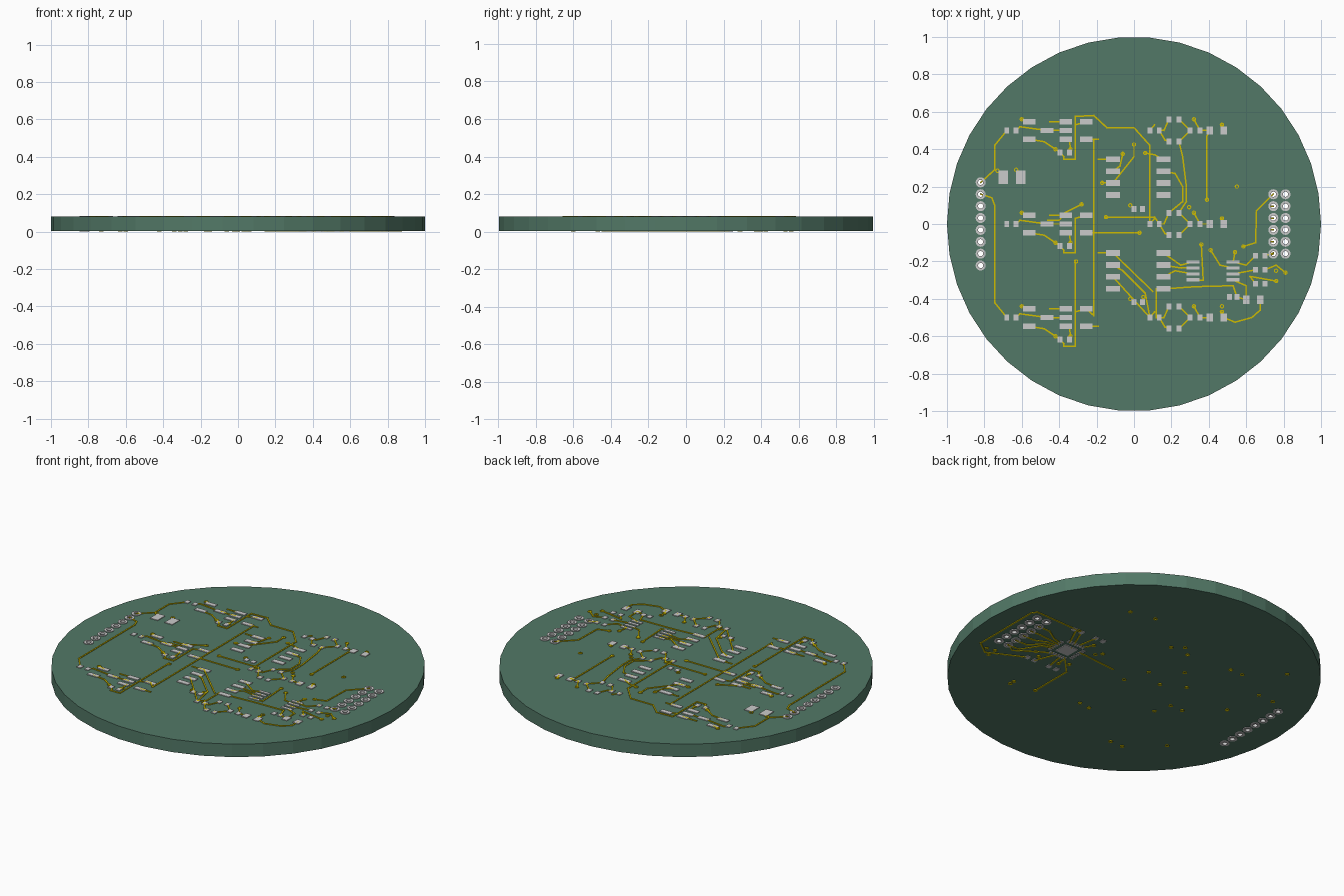
import bpy, bmesh
from math import cos, sin, pi
from mathutils import Vector

BOT, TOP, LIFT = 0.004, 0.08, 0.004      # board faces and copper thickness
ABOVE, BELOW = (TOP, TOP + LIFT), (BOT - LIFT, BOT)


def material(name, rgb):
    m = bpy.data.materials.new(name)
    m.diffuse_color = (*rgb, 1)
    return m


GREEN = material("board_green", (0.085, 0.19, 0.135))
GOLD = material("trace_gold", (0.62, 0.50, 0.0))


def finish(bm, name, mat=None):
    bmesh.ops.recalc_face_normals(bm, faces=bm.faces)
    me = bpy.data.meshes.new(name)
    bm.to_mesh(me)
    bm.free()
    ob = bpy.data.objects.new(name, me)
    bpy.context.collection.objects.link(ob)
    if mat:
        me.materials.append(mat)
    return ob


def prism(bm, pts, zr):
    lo = [bm.verts.new((x, y, zr[0])) for x, y in pts]
    hi = [bm.verts.new((x, y, zr[1])) for x, y in pts]
    bm.faces.new(lo)
    bm.faces.new(hi)
    for i in range(len(pts)):
        j = (i + 1) % len(pts)
        bm.faces.new((lo[i], lo[j], hi[j], hi[i]))


def circle(x, y, r, n):
    return [(x + r * cos(2 * pi * i / n), y + r * sin(2 * pi * i / n)) for i in range(n)]


def tube(bm, x, y, ro, ri, zr, n=12):
    rings = [[bm.verts.new((*p, z)) for p in circle(x, y, r, n)]
             for r, z in ((ro, zr[0]), (ro, zr[1]), (ri, zr[1]), (ri, zr[0]))]
    for a, b in zip(rings, rings[1:] + rings[:1]):
        for i in range(n):
            j = (i + 1) % n
            bm.faces.new((a[i], a[j], b[j], b[i]))


def pads(bm, places, w, h, zr=ABOVE):
    for x, y in places:
        prism(bm, [(x - w/2, y - h/2), (x + w/2, y - h/2), (x + w/2, y + h/2), (x - w/2, y + h/2)], zr)


def traces(bm, paths, zr=ABOVE, dy=0, w=0.008):
    for path in paths:
        for a, b in zip(path, path[1:]):
            a, b = Vector((a[0], a[1] + dy)), Vector((b[0], b[1] + dy))
            d = (b - a).normalized() * w / 2
            n = Vector((-d.y, d.x))
            prism(bm, [a - d - n, b + d - n, b + d + n, a - d + n], zr)


# board with drilled header holes
pins = [(-0.82, 0.2225 - 0.0635 * i) for i in range(8)]
pins += [(x, 0.159 - 0.0635 * i) for i in range(6) for x in (0.745, 0.81)]
bm = bmesh.new()
prism(bm, circle(0, 0, 1, 38), (BOT, TOP))
board = finish(bm, "board", GREEN)
bm = bmesh.new()
for x, y in pins:
    prism(bm, circle(x, y, 0.02, 12), (-0.1, 0.2))
cutter = finish(bm, "hole_cutter")
cutter.hide_render = True
cutter.hide_set(True)
mod = board.modifiers.new("holes", 'BOOLEAN')
mod.object, mod.solver = cutter, 'EXACT'

# plated header holes
bm = bmesh.new()
for x, y in pins:
    tube(bm, x, y, 0.027, 0.014, (0, TOP + LIFT), 16)
finish(bm, "header_hole_rings")

# three identical sensor channels
channel_traces = [
    [(-0.45, .047), (-0.365, .047)], [(-0.6, .06), (-0.56, .047)],
    [(-0.56, -.047), (-0.48, -.06), (-0.42, -.1), (-0.395, -.117)],
    [(-0.395, -.117), (-0.375, -.14), (-0.375, -.153), (-0.315, -.153), (-0.315, .03), (-0.255, .047)],
    [(-0.34, -.1), (-0.345, -.047)], [(-0.465, 0), (-0.365, 0)], [(-0.63, 0), (-0.61, .02), (-0.465, 0)],
    [(0.085, 0), (0.11, .03)], [(0.135, 0), (0.16, 0), (0.187, .06)],
    [(0.135, 0), (0.165, -.05), (0.187, -.06)], [(0.24, .06), (0.30, 0), (0.24, -.06)],
    [(0.353, 0), (0.405, 0)], [(0.32, .06), (0.353, 0)], [(0.47, .03), (0.48, 0)],
]
vias = [(0.55, 0.2), (-0.28, 0.105), (-0.73, 0.285), (-0.63, 0.29)]
pad_bm, tr_bm = bmesh.new(), bmesh.new()
for c in (0.5, 0, -0.5):
    traces(tr_bm, channel_traces, dy=c)
    small = [(-0.68, 0), (-0.63, 0), (-0.395, -.117), (-0.345, -.117), (0.085, 0), (0.135, 0),
             (0.187, .06), (0.24, .06), (0.187, -.06), (0.24, -.06), (0.30, 0), (0.353, 0)]
    pads(pad_bm, [(x, y + c) for x, y in small], 0.026, 0.032)
    sot = [(-0.56, .047), (-0.56, -.047), (-0.465, 0), (-0.365, .047), (-0.365, 0),
           (-0.365, -.047), (-0.255, .047), (-0.255, -.047)]
    pads(pad_bm, [(x, y + c) for x, y in sot], 0.068, 0.028)
    pads(pad_bm, [(0.405, c), (0.48, c)], 0.036, 0.045)
    vias += [(x, y + c) for x, y in ((-0.6, .06), (-0.42, -.1), (-0.34, -.1), (0.32, .06), (0.47, .03))]

# amplifier, converter and passive pads
for s in (1, -1):
    pads(pad_bm, [(x, s * (0.155 + 0.064 * i)) for i in range(4) for x in (-0.112, 0.157)], 0.075, 0.03)
pads(pad_bm, [(x, -0.203 - 0.032 * i) for i in range(4) for x in (0.315, 0.53)], 0.07, 0.018)
pads(pad_bm, [(-0.70, 0.25), (-0.605, 0.25)], 0.05, 0.07)
pads(pad_bm, [(0.60, -0.405), (0.675, -0.405)], 0.036, 0.045)
pads(pad_bm, [(x, y) for y in (-0.17, -0.245, -0.32) for x in (0.65, 0.70)], 0.026, 0.03)
pads(pad_bm, [(0, 0.08), (0.045, 0.08), (0, -0.417), (0.045, -0.417), (0.51, -0.39), (0.55, -0.39)], 0.026, 0.03)
finish(pad_bm, "top_pads")

# left half routing
left_routes = [
    [(-0.82, .222), (-0.745, .29), (-0.745, .42), (-0.68, .5)],
    [(-0.82, .16), (-0.76, .14), (-0.745, .1), (-0.745, -.42), (-0.68, -.5)],
    [(-0.315, .5), (-0.315, .575), (-0.215, .58), (-0.145, .515), (0, .515), (0.085, .42), (0.085, 0)],
    [(-0.19, .453), (-0.255, .453)], [(-0.215, .453), (-0.215, -.49), (-0.255, -.453)],
    [(-0.315, -.2), (-0.315, -.5)], [(-0.255, -.047), (0.03, -.047)],
    [(-0.15, .037), (0.11, .037), (0.135, 0)], [(-0.255, -.547), (-0.19, -.547)],
    [(-0.46, .02), (-0.4, .02), (-0.37, .06), (-0.28, .105)],
    [(-0.19, .347), (-0.112, .347)], [(-0.112, .283), (-0.075, .31), (-0.06, .375)],
    [(-0.17, .22), (-0.112, .22)], [(-0.112, .22), (0, .36), (0, .425)],
    [(-0.19, -.155), (-0.112, -.155), (0.1, -.36)], [(-0.112, -.22), (-0.06, -.25), (0.06, -.37), (0.085, -.5)],
    [(-0.112, -.283), (0.085, -.5)],
]
traces(tr_bm, left_routes)
# right half routing
right_routes = [
    [(0.157, .347), (0.11, .37), (0.06, .38)], [(0.157, .283), (0.22, .27), (0.26, .2), (0.26, .12), (0.187, .06)],
    [(0.24, .44), (0.26, .36), (0.28, .2), (0.28, .12), (0.24, .06)],
    [(0.39, .13), (0.39, .47), (0.405, .5)], [(0.12, -.347), (0.12, -.5)],
    [(0.157, -.347), (0.33, -.335), (0.53, -.33), (0.55, -.39)],
    [(0.157, -.155), (0.25, -.22), (0.315, -.203)], [(0.157, -.22), (0.25, -.235), (0.315, -.235)],
    [(0.157, -.283), (0.22, -.25), (0.315, -.267)], [(0.36, -.11), (0.37, -.3), (0.315, -.3)],
    [(0.41, -.14), (0.46, -.22), (0.53, -.235)], [(0.53, -.203), (0.54, -.15)],
    [(0.585, -.12), (0.65, -.1), (0.655, .07), (0.745, .16)],
    [(0.53, -.203), (0.6, -.22), (0.65, -.17)], [(0.53, -.267), (0.65, -.245)],
    [(0.53, -.3), (0.6, -.33), (0.6, -.405), (0.55, -.39)], [(0.70, -.17), (0.745, -.155)],
    [(0.70, -.245), (0.76, -.22), (0.81, -.26)], [(0.65, -.32), (0.62, -.28), (0.76, -.305)],
    [(0.48, -.5), (0.54, -.525), (0.63, -.5), (0.675, -.46), (0.675, -.405)],
]
traces(tr_bm, right_routes)
finish(tr_bm, "top_traces", GOLD)

# vias show as small rings on both faces
vias += [(-0.31, -0.2), (0.03, -0.047), (-0.15, 0.037), (-0.06, 0.375), (-0.17, 0.22), (0, 0.425),
         (0.06, 0.38), (0.39, 0.13), (0.36, -0.11), (0.41, -0.14), (0.54, -0.15), (0.585, -0.12),
         (0.76, -0.25), (0.81, -0.26), (0.76, -0.305), (-0.02, 0.1), (-0.02, -0.4), (0.05, -0.39),
         (0.295, 0.09), (0.47, -0.44)]
bm = bmesh.new()
for x, y in vias:
    for zr in (ABOVE, BELOW):
        tube(bm, x, y, 0.012, 0.006, zr, 10)
finish(bm, "vias", GOLD)

# controller footprint and passives underneath
bm = bmesh.new()
cx = 0.47
pads(bm, [(cx, 0)], 0.085, 0.085, BELOW)
for i in range(7):
    o = (i - 3) * 0.017
    pads(bm, [(cx + o, 0.075), (cx + o, -0.075)], 0.009, 0.024, BELOW)
    pads(bm, [(cx - 0.075, o), (cx + 0.075, o)], 0.024, 0.009, BELOW)
pads(bm, [(x, y) for y in (0.195, -0.195) for x in (0.38, 0.43, 0.53, 0.58)], 0.026, 0.03, BELOW)
finish(bm, "bottom_pads")

# fan-out routing underneath
under_routes = [
    [(0.395, .02), (0.357, .02), (0.146, 0)], [(0.42, -.075), (0.32, -.18), (0.32, -.44)],
    [(0.51, .075), (0.57, .2), (0.85, .21), (0.87, .18), (0.87, -.24), (0.79, -.3), (0.58, -.195)],
    [(0.42, .075), (0.39, .13)], [(0.45, .075), (0.43, .195)], [(0.48, .075), (0.53, .195)],
    [(0.48, -.075), (0.53, -.195)], [(0.45, -.075), (0.43, -.195)], [(0.42, -.075), (0.41, -.14)],
    [(0.51, -.075), (0.585, -.12), (0.69, -.19), (0.745, -.159)],
]
for i in range(5):
    y = 0.095 - 0.0635 * i
    under_routes.append([(0.545, (2 - i) * 0.017), (0.6, (2 - i) * 0.025), (0.67, y), (0.745, y)])
bm = bmesh.new()
traces(bm, under_routes, BELOW)
finish(bm, "bottom_traces", GOLD)
